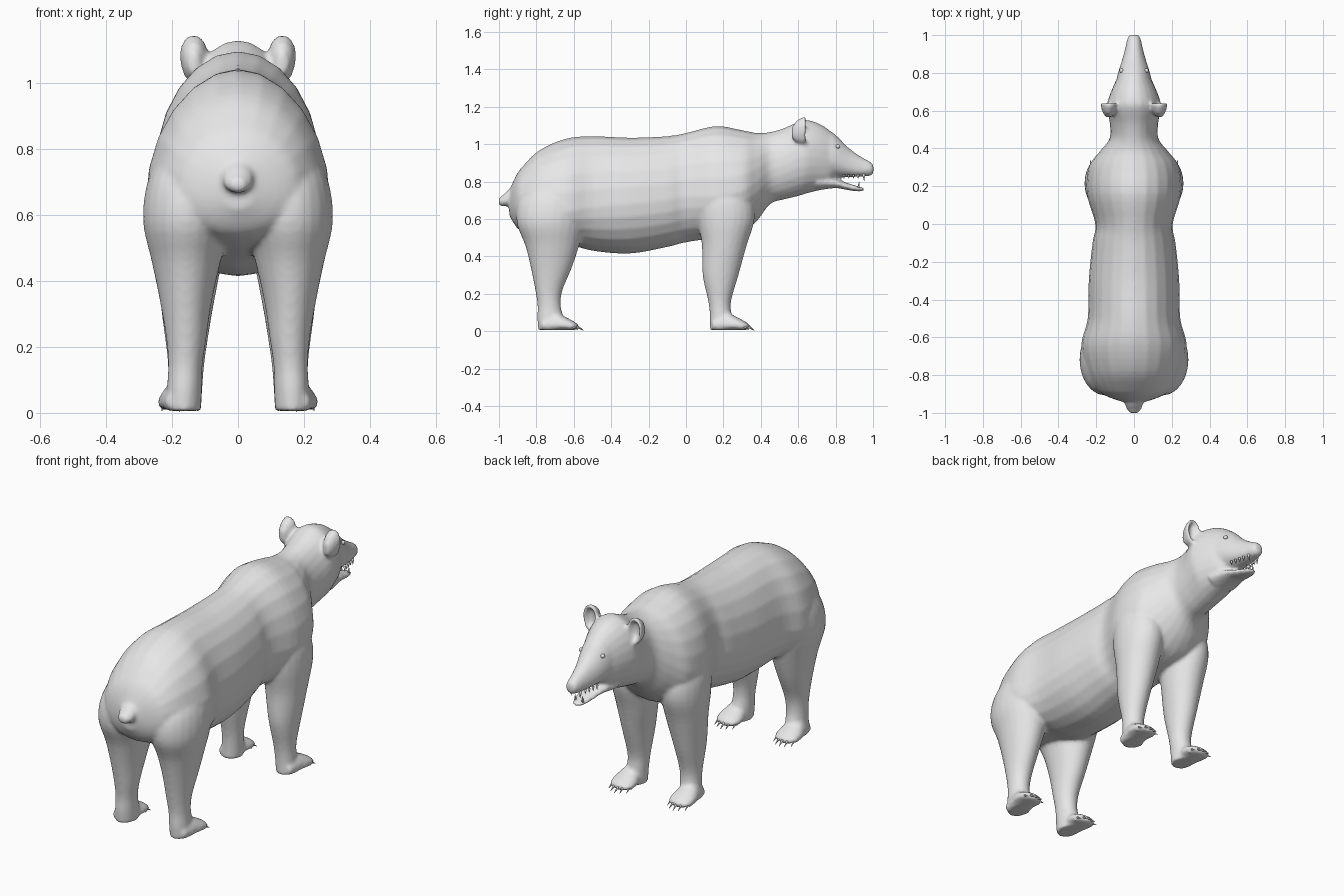
import bpy, bmesh, math
from mathutils import Vector, Matrix

fur = bpy.data.materials.new("plain_grey")
fur.diffuse_color = (0.8, 0.8, 0.8, 1)


def finish(bm, name):
    bmesh.ops.recalc_face_normals(bm, faces=bm.faces[:])
    me = bpy.data.meshes.new(name)
    bm.to_mesh(me)
    bm.free()
    me.materials.append(fur)
    me.polygons.foreach_set("use_smooth", [True] * len(me.polygons))
    ob = bpy.data.objects.new(name, me)
    bpy.context.collection.objects.link(ob)
    return ob


def refine(rows, steps):
    """Smoothly interpolate the stations of a loft."""
    out = []
    for i in range(len(rows) - 1):
        quad = [rows[max(i - 1, 0)], rows[i], rows[i + 1], rows[min(i + 2, len(rows) - 1)]]
        for k in range(steps):
            t = k / steps
            out.append([0.5 * (2 * b + (c - a) * t + (2 * a - 5 * b + 4 * c - d) * t * t
                               + (3 * b - a - 3 * c + d) * t ** 3) for a, b, c, d in zip(*quad)])
    return out + [list(rows[-1])]


def skin(bm, rings):
    """Join rings of points into a closed tube."""
    vs = [[bm.verts.new(p) for p in r] for r in rings]
    n = len(vs[0])
    for a, b in zip(vs, vs[1:]):
        for j in range(n):
            bm.faces.new((a[j], a[(j + 1) % n], b[(j + 1) % n], b[j]))
    bm.faces.new(vs[0])
    bm.faces.new(vs[-1])


ANG = [2 * math.pi * j / 24 for j in range(24)]


def loft_y(bm, rows, x=0.0, steps=4):
    """Rows: y, top z, bottom z, half width, height of the widest point."""
    rings = []
    for y, top, bot, w, mid in refine(rows, steps):
        rings.append([(x + w * math.cos(a), y,
                       mid + math.sin(a) * ((top - mid) if math.sin(a) > 0 else (mid - bot)))
                      for a in ANG])
    skin(bm, rings)


def loft_z(bm, rows, side):
    """Rows: z, centre x, centre y, radius x, radius y."""
    skin(bm, [[(side * (x + rx * math.cos(a)), y + ry * math.sin(a), z) for a in ANG]
              for z, x, y, rx, ry in refine(rows, 4)])


def ball(bm, loc, scale):
    bmesh.ops.create_uvsphere(bm, u_segments=12, v_segments=8, radius=1,
                              matrix=Matrix.Translation(loc) @ Matrix.Diagonal((*scale, 1)))


def spike(bm, base, tip, r):
    d = Vector(tip) - Vector(base)
    m = Matrix.Translation((Vector(base) + Vector(tip)) / 2) @ d.to_track_quat('Z', 'Y').to_matrix().to_4x4()
    bmesh.ops.create_cone(bm, cap_ends=True, segments=8, radius1=r, radius2=0.001,
                          depth=d.length, matrix=m)


body = bmesh.new()

# Torso, neck and skull
loft_y(body, [
    (-.945, .75, .62, .05, .68), (-.91, .83, .56, .15, .68), (-.87, .885, .53, .20, .68),
    (-.78, .97, .50, .25, .66), (-.64, 1.03, .47, .28, .64), (-.5, 1.043, .43, .245, .66),
    (-.3, 1.035, .415, .24, .68), (-.1, 1.043, .45, .22, .70), (0, 1.06, .475, .205, .72),
    (.16, 1.097, .50, .25, .72), (.30, 1.075, .53, .24, .75), (.38, 1.06, .59, .185, .80),
    (.45, 1.065, .68, .13, .86), (.53, 1.088, .705, .128, .89), (.60, 1.12, .722, .14, .93),
    (.64, 1.13, .735, .142, .93), (.70, 1.115, .75, .122, .93), (.76, 1.08, .765, .095, .92),
    (.79, 1.045, .80, .075, .92)])
# Muzzle
loft_y(body, [
    (.72, 1.08, .83, .10, .92), (.77, 1.07, .825, .092, .92), (.81, 1.04, .824, .082, .91),
    (.87, .98, .824, .063, .88), (.93, .937, .826, .047, .865), (.985, .905, .83, .034, .865),
    (1.002, .89, .845, .022, .865)])
# Lower jaw
loft_y(body, [
    (.70, .83, .752, .09, .80), (.80, .815, .765, .066, .79), (.86, .793, .755, .05, .775),
    (.92, .775, .747, .036, .762), (.95, .768, .75, .02, .76)])
# Tail
loft_y(body, [
    (-.88, .80, .69, .05, .74), (-.95, .755, .672, .048, .71), (-.98, .727, .666, .038, .695),
    (-1.002, .71, .677, .02, .692)])

HIND = [(.80, .14, -.68, .09, .12), (.70, .15, -.70, .125, .19), (.58, .155, -.72, .133, .185),
        (.46, .157, -.715, .105, .145), (.34, .158, -.72, .079, .11), (.22, .157, -.733, .06, .073),
        (.14, .16, -.732, .052, .062), (.07, .163, -.725, .053, .07), (.006, .165, -.72, .053, .07)]
FORE = [(.85, .12, .20, .07, .09), (.72, .145, .21, .105, .14), (.60, .15, .215, .112, .152),
        (.46, .15, .205, .10, .12), (.30, .155, .185, .076, .096), (.165, .157, .18, .057, .062),
        (.09, .16, .185, .053, .058), (.006, .165, .19, .053, .062)]
FOOT = [(0, .06, .006, .04, .03), (.07, .10, .005, .055, .03), (.13, .076, .005, .067, .03),
        (.175, .052, .006, .06, .028), (.195, .036, .01, .04, .024)]
CUP = [(.565, 1.09, 1.03, .015, 1.06), (.59, 1.125, 1.01, .032, 1.075), (.62, 1.143, 1.0, .041, 1.085),
       (.642, 1.148, 1.0, .043, 1.09), (.645, 1.138, 1.015, .034, 1.085),
       (.622, 1.122, 1.03, .023, 1.08), (.612, 1.10, 1.05, .01, 1.08)]

claws = bmesh.new()
for s in (-1, 1):
    # Legs with feet, toes and claws
    for leg, heel in ((HIND, -.775), (FORE, .14)):
        loft_z(body, leg, s)
        loft_y(body, [(r[0] + heel, *r[1:]) for r in FOOT], x=s * .177)
        for k in range(-2, 3):
            x = s * .177 + k * .025
            y = heel + .188 - .007 * k * k
            ball(body, (x, y - .006, .027), (.014, .022, .019))
            spike(claws, (x, y + .004, .028), (x + k * .002, y + .038, .006 if k else .004), .007)
    # Cupped ears
    loft_y(body, CUP, x=s * .134, steps=1)

# One continuous skin over all the body volumes
bear = finish(body, "body")
rm = bear.modifiers.new("skin", 'REMESH')
rm.mode = 'VOXEL'
rm.voxel_size = 0.0095
rm.use_smooth_shade = True
sm = bear.modifiers.new("soften", 'SMOOTH')
sm.factor = 0.5
sm.iterations = 5

finish(claws, "claws")

# Eyes
eyes = bmesh.new()
for s in (-1, 1):
    ball(eyes, (s * .066, .812, .988), (.011, .012, .011))
finish(eyes, "eyes")

# Teeth
teeth = bmesh.new()
for s in (-1, 1):
    spike(teeth, (s * .028, .95, .84), (s * .027, .953, .803), .008)
    spike(teeth, (s * .022, .922, .765), (s * .022, .926, .80), .007)
    for k in range(4):
        spike(teeth, (s * (.036 + .006 * k), .92 - .025 * k, .838),
              (s * (.036 + .006 * k), .92 - .025 * k, .815), .007)
finish(teeth, "teeth")
